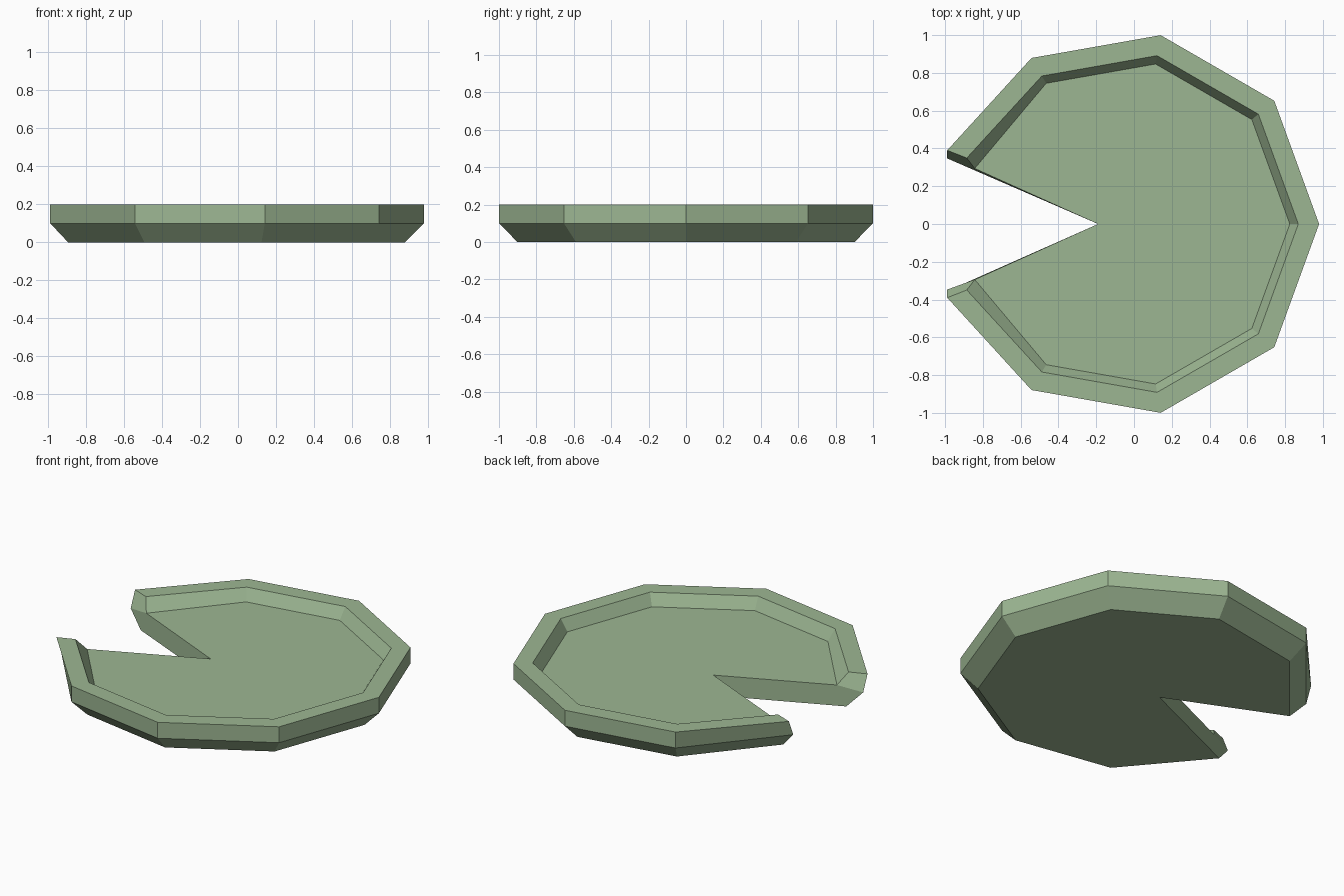
import bpy, bmesh
from math import cos, sin, radians

cube = bpy.data.objects.get("Cube")
if cube:
    bpy.data.objects.remove(cube, do_unlink=True)

CENTRE_X = -0.035   # centre of the nine-sided outline
APEX_X = -0.19      # inner point of the notch
FLOOR_Z = 0.128

# One leaf green
green = bpy.data.materials.new("leaf green")
green.use_nodes = True
colour = (0.335, 0.47, 0.29, 1)
green.diffuse_color = colour
bsdf = green.node_tree.nodes["Principled BSDF"]
bsdf.inputs["Base Color"].default_value = colour
bsdf.inputs["Roughness"].default_value = 0.9

bm = bmesh.new()


def ring(radius, z, flare=0.0):
    """Open nine-point ring; flare spreads its two ends away from the notch."""
    verts = []
    for k in range(-4, 5):
        a = radians(40 * k)
        y = radius * sin(a)
        if abs(k) == 4:
            y += flare if k > 0 else -flare
        verts.append(bm.verts.new((CENTRE_X + radius * cos(a), y, z)))
    return verts


# Profile from underside, over the raised rim, down to the floor
bottom = ring(0.915, 0)
middle = ring(1.015, 0.1)
rim_outer = ring(1.015, 0.2, 0.043)
rim_inner = ring(0.905, 0.2, 0.04)
floor = ring(0.86, FLOOR_Z)
rings = [bottom, middle, rim_outer, rim_inner, floor]
for low, high in zip(rings, rings[1:]):
    for i in range(8):
        bm.faces.new((low[i], low[i + 1], high[i + 1], high[i]))

# Floor and underside, both reaching in to the notch point
apex_low = bm.verts.new((APEX_X, 0, 0))
apex_high = bm.verts.new((APEX_X, 0, FLOOR_Z))
bm.faces.new(floor + [apex_high])
bm.faces.new(bottom[::-1] + [apex_low])

# Notch walls and the flared rim ends
for i in (0, -1):
    bm.faces.new((apex_low, bottom[i], middle[i], floor[i], apex_high))
    bm.faces.new((floor[i], middle[i], rim_outer[i], rim_inner[i]))

bmesh.ops.recalc_face_normals(bm, faces=bm.faces)
mesh = bpy.data.meshes.new("lily_pad")
bm.to_mesh(mesh)
bm.free()
mesh.materials.append(green)
pad = bpy.data.objects.new("lily_pad", mesh)
bpy.context.collection.objects.link(pad)
